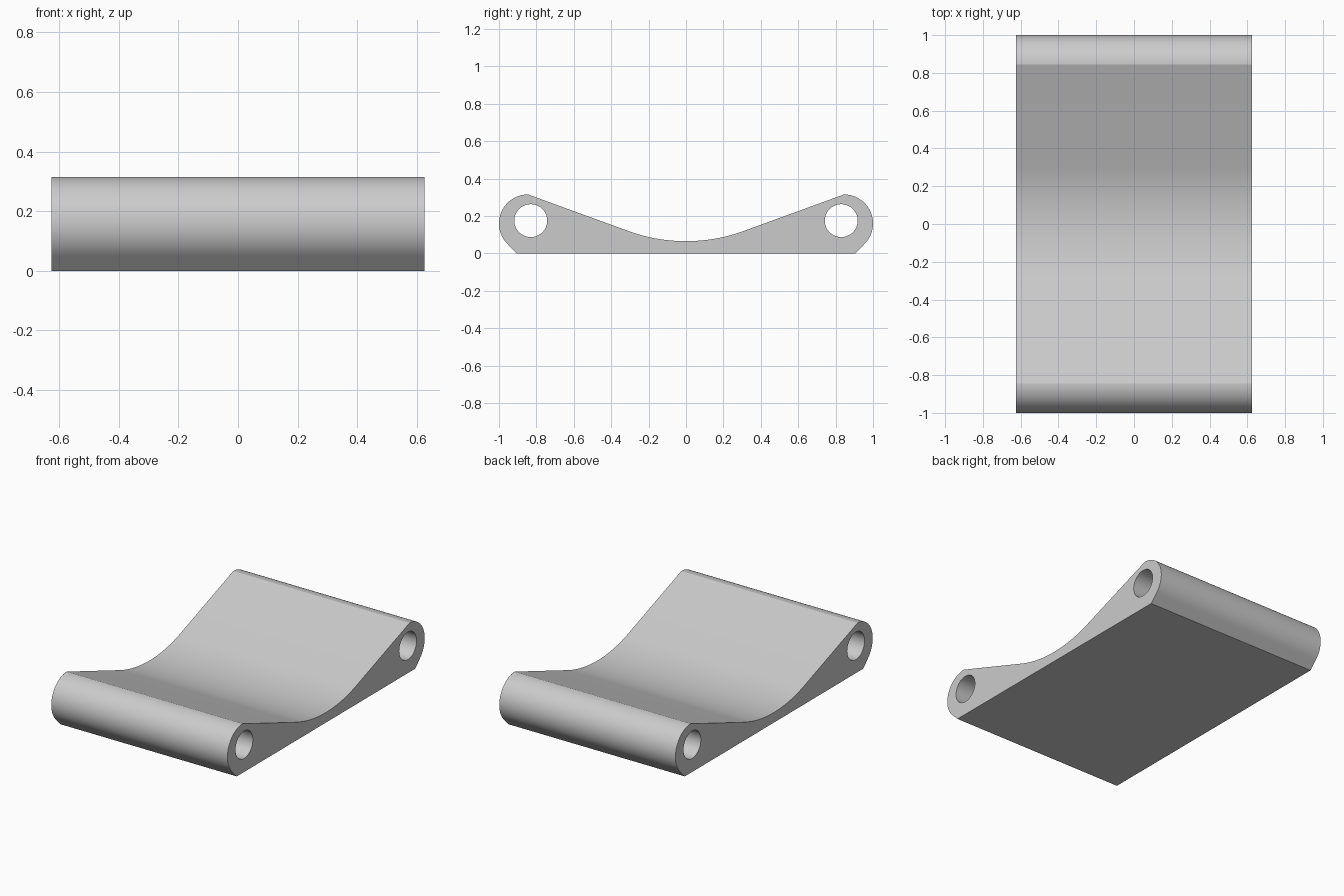
import bpy, bmesh
from math import sin, cos, radians, pi

if "Cube" in bpy.data.objects:
    bpy.data.objects.remove(bpy.data.objects["Cube"])

HALF_WIDTH = 0.625
SADDLE_R, SADDLE_LOW, SLOPE = 0.897, 0.065, 20   # central hollow
LOBE_Y, LOBE_Z, LOBE_R = 0.845, 0.16, 0.155      # rounded ends
HOLE_Y, HOLE_Z, HOLE_R = 0.83, 0.175, 0.088      # pin holes


def arc(cy, cz, r, start, end, steps):
    """Points on an arc in the y-z plane, angles in degrees."""
    angles = [radians(start + (end - start) * i / steps) for i in range(steps + 1)]
    return [(cy + r * cos(a), cz + r * sin(a)) for a in angles]


def add_loop(bm, points):
    verts = [bm.verts.new((-HALF_WIDTH, y, z)) for y, z in points]
    for i, v in enumerate(verts):
        bm.edges.new((verts[i - 1], v))


# Half outline: flat base corner, chamfer, rounded end, then the hollow
half = [(0.905, 0)] + arc(LOBE_Y, LOBE_Z, LOBE_R, -45, 90, 32)
half += arc(0, SADDLE_LOW + SADDLE_R, SADDLE_R, SLOPE - 90, -90, 12)
outline = half + [(-y, z) for y, z in reversed(half[:-1])]

bm = bmesh.new()
add_loop(bm, outline)
for side in (-1, 1):
    add_loop(bm, arc(side * HOLE_Y, HOLE_Z, HOLE_R, 0, 360, 48)[:-1])

# Fill the profile around the holes and extrude it across the width
bmesh.ops.triangle_fill(bm, edges=bm.edges[:], use_beauty=True)
result = bmesh.ops.extrude_face_region(bm, geom=bm.faces[:], use_keep_orig=True)
moved = [g for g in result["geom"] if isinstance(g, bmesh.types.BMVert)]
bmesh.ops.translate(bm, verts=moved, vec=(2 * HALF_WIDTH, 0, 0))
bmesh.ops.recalc_face_normals(bm, faces=bm.faces[:])

mesh = bpy.data.meshes.new("track_link")
bm.to_mesh(mesh)
bm.free()
link = bpy.data.objects.new("track_link", mesh)
bpy.context.collection.objects.link(link)

# Plain grey metal
grey = bpy.data.materials.new("light_grey")
grey.use_nodes = True
colour = (0.6, 0.6, 0.6, 1)
grey.diffuse_color = colour
grey.node_tree.nodes["Principled BSDF"].inputs["Base Color"].default_value = colour
mesh.materials.append(grey)

# Smooth curves, crisp corners
bpy.ops.object.select_all(action="DESELECT")
link.select_set(True)
bpy.context.view_layer.objects.active = link
bpy.ops.object.shade_smooth_by_angle(angle=radians(15))
